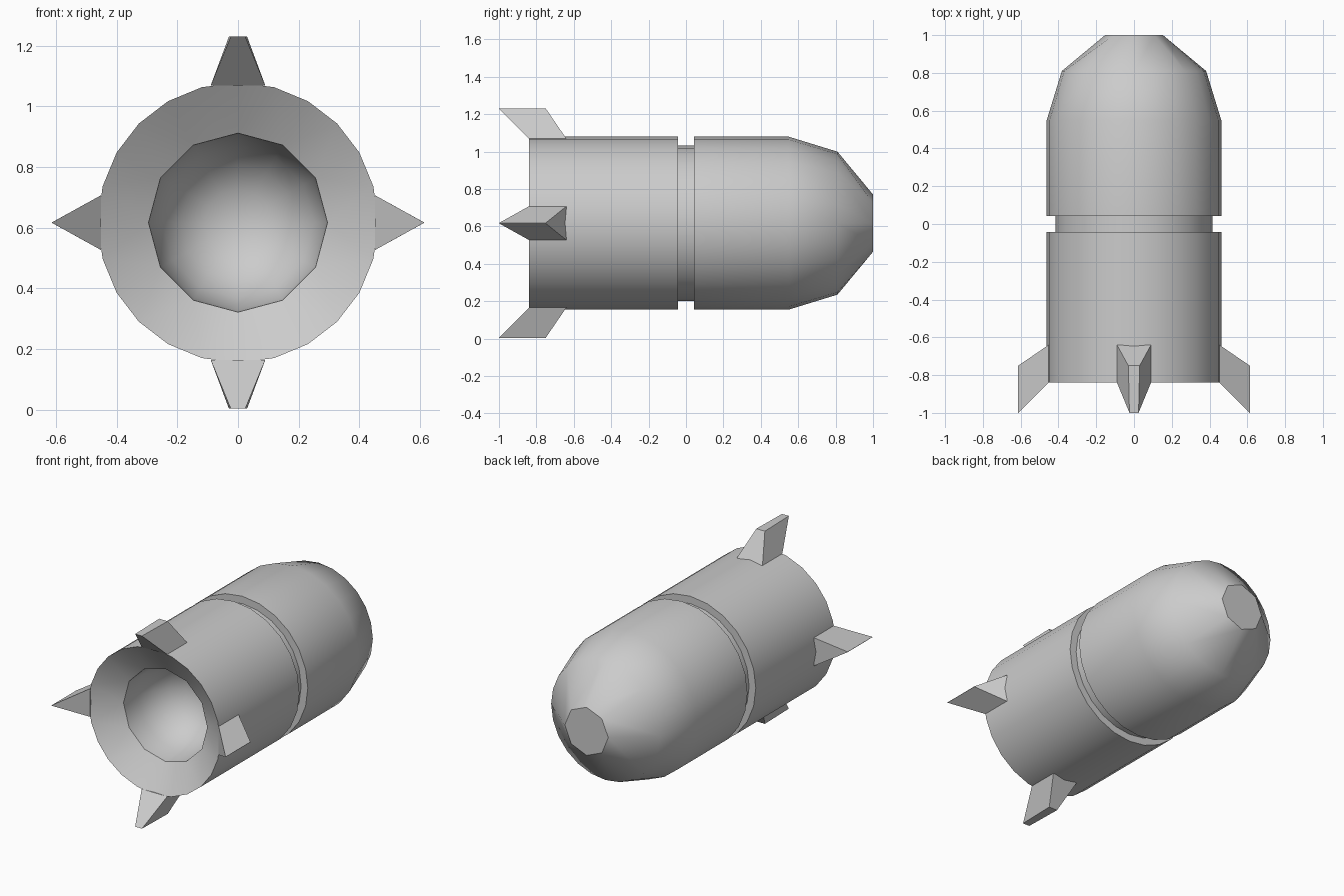
import bpy, bmesh, math

if "Cube" in bpy.data.objects:
    bpy.data.objects.remove(bpy.data.objects["Cube"])

CZ = 0.617  # height of the long axis


def finish(bm, name, smooth):
    bmesh.ops.remove_doubles(bm, verts=bm.verts, dist=0.0005)
    bmesh.ops.recalc_face_normals(bm, faces=bm.faces)
    me = bpy.data.meshes.new(name)
    bm.to_mesh(me)
    bm.free()
    ob = bpy.data.objects.new(name, me)
    bpy.context.collection.objects.link(ob)
    if smooth:
        bpy.ops.object.select_all(action='DESELECT')
        ob.select_set(True)
        bpy.context.view_layer.objects.active = ob
        bpy.ops.object.shade_smooth_by_angle(angle=math.radians(36))
    return ob


def lathe(name, profile, sides=24):
    """Closed surface around y; each ring is (y, radius, side count)."""
    bm = bmesh.new()
    rings = []
    for y, r, n in profile:
        ring = []
        for i in range(sides):
            a = 2 * math.pi * ((i * n) // sides) / n + math.pi / 2
            ring.append(bm.verts.new((r * math.cos(a), y, CZ + r * math.sin(a))))
        rings.append(ring)
    for r0, r1 in zip(rings, rings[1:]):
        for i in range(sides):
            j = (i + 1) % sides
            bm.faces.new((r0[i], r0[j], r1[j]))
            bm.faces.new((r0[i], r1[j], r1[i]))
    bm.faces.new(rings[0])
    bm.faces.new(rings[-1])
    return finish(bm, name, True)


# Hull: blunt nose, two barrel sections, groove, flared tail and hollow nozzle
lathe("hull", [
    (1.0, 0.153, 8), (0.81, 0.382, 24), (0.55, 0.462, 24),
    (0.042, 0.462, 24), (0.042, 0.415, 24),
    (-0.042, 0.415, 24), (-0.042, 0.462, 24),
    (-0.84, 0.462, 24), (-0.73, 0.295, 12),
    (-0.60, 0.285, 12), (-0.50, 0.25, 12),
    (-0.42, 0.19, 12), (-0.37, 0.11, 12), (-0.355, 0.03, 12)])


# Swept fins: broad square root tapering to a narrow or pointed tip
def fin(name, turn, tip_half):
    pts = []
    for r, w, y0, y1 in ((0.452, 0.09, -0.64, -0.84),
                         (0.613, tip_half, -0.75, -1.0)):
        for x, y in ((-w, y0), (w, y0), (w * (1 if r < 0.5 else 0.8), y1),
                     (-w * (1 if r < 0.5 else 0.8), y1)):
            c, s = math.cos(turn), math.sin(turn)
            pts.append((x * c - r * s, y, CZ + x * s + r * c))
    bm = bmesh.new()
    v = [bm.verts.new(p) for p in pts]
    bm.faces.new(v[:4])
    bm.faces.new(v[4:])
    for i in range(4):
        j = (i + 1) % 4
        bm.faces.new((v[i], v[j], v[4 + j], v[4 + i]))
    finish(bm, name, False)


for k, label in enumerate(("top", "left", "bottom", "right")):
    fin(label + "_fin", k * math.pi / 2, 0.03 if k % 2 == 0 else 0.001)
